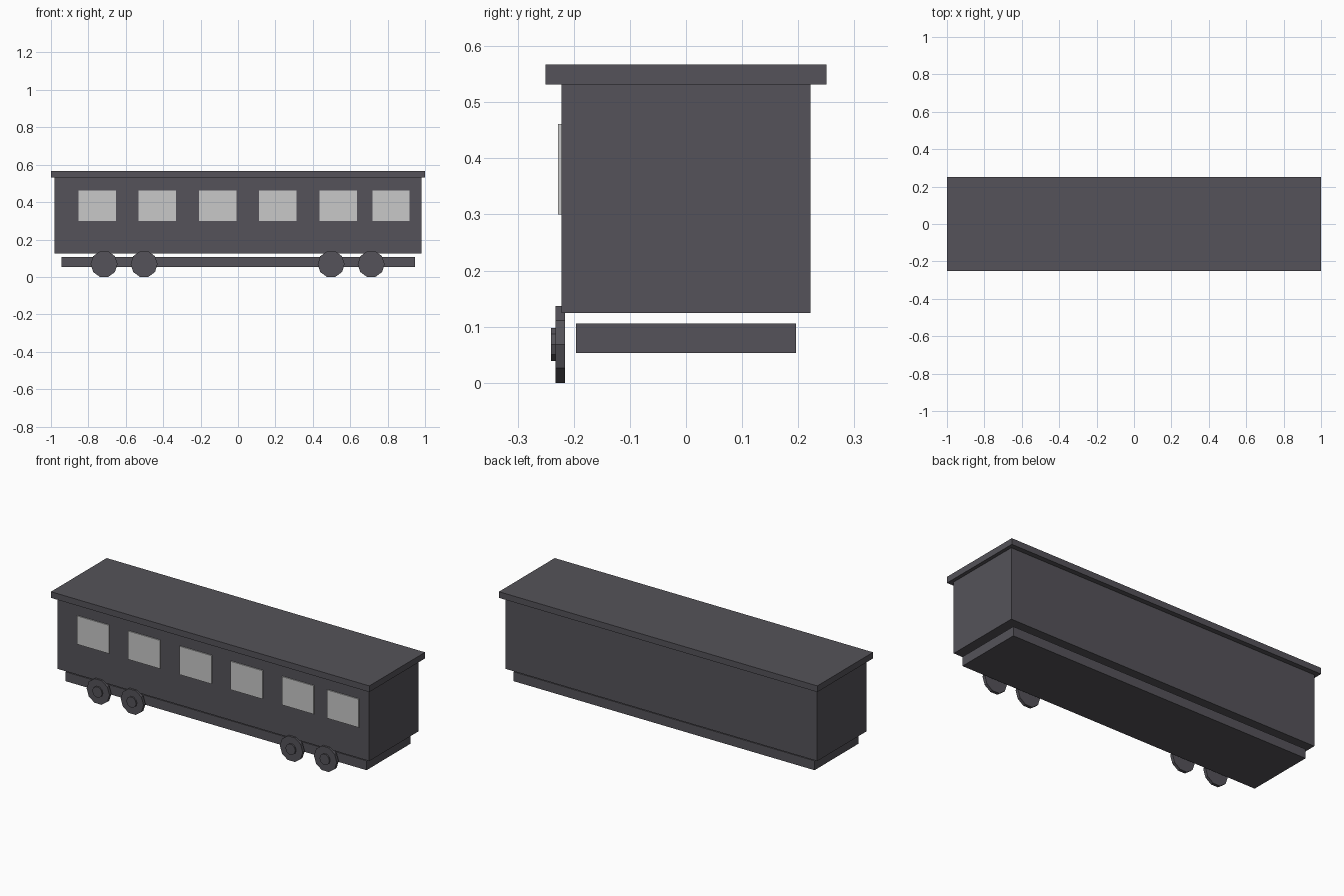
import bpy
import bmesh
from math import radians
from mathutils import Matrix

cube = bpy.data.objects.get("Cube")
if cube:
    bpy.data.objects.remove(cube, do_unlink=True)


def make_material(name, colour):
    mat = bpy.data.materials.new(name)
    mat.use_nodes = True
    mat.diffuse_color = colour
    mat.node_tree.nodes["Principled BSDF"].inputs["Base Color"].default_value = colour
    return mat


charcoal = make_material("charcoal", (0.09, 0.086, 0.1, 1))
pale_grey = make_material("pale_grey", (0.58, 0.58, 0.58, 1))


def add_object(name, bm, mat):
    mesh = bpy.data.meshes.new(name)
    bm.to_mesh(mesh)
    bm.free()
    mesh.materials.append(mat)
    obj = bpy.data.objects.new(name, mesh)
    bpy.context.collection.objects.link(obj)
    return obj


def box(name, xs, ys, zs, mat):
    """Box spanning the given (low, high) range on each axis."""
    spans = (xs, ys, zs)
    centre = Matrix.Translation([(a + b) / 2 for a, b in spans])
    size = Matrix.Diagonal([b - a for a, b in spans] + [1])
    bm = bmesh.new()
    bmesh.ops.create_cube(bm, size=1, matrix=centre @ size)
    return add_object(name, bm, mat)


def disc(bm, radius, x, z, y_front, y_back):
    """Ten-sided disc with its axle along y and a flat edge at the bottom."""
    place = Matrix.Translation((x, (y_front + y_back) / 2, z))
    turn = Matrix.Rotation(radians(90), 4, "X") @ Matrix.Rotation(radians(90), 4, "Z")
    bmesh.ops.create_cone(bm, cap_ends=True, segments=10, radius1=radius,
                          radius2=radius, depth=y_back - y_front,
                          matrix=place @ turn)


# Carriage shell
box("body", (-0.98, 0.98), (-0.222, 0.222), (0.124, 0.532), charcoal)
box("roof", (-1, 1), (-0.25, 0.25), (0.532, 0.567), charcoal)
box("chassis", (-0.945, 0.945), (-0.196, 0.196), (0.053, 0.106), charcoal)

# Windows along the front side
for i, x in enumerate((-0.752, -0.431, -0.108, 0.212, 0.535, 0.818)):
    box(f"window_{i + 1}", (x - 0.1, x + 0.1), (-0.228, -0.221), (0.3, 0.461), pale_grey)

# Wheels with hubs, in two pairs along the front side
for i, x in enumerate((-0.716, -0.502, 0.498, 0.712)):
    bm = bmesh.new()
    disc(bm, 0.072, x, 0.0685, -0.233, -0.216)
    disc(bm, 0.031, x, 0.0685, -0.241, -0.232)
    add_object(f"wheel_{i + 1}", bm, charcoal)
